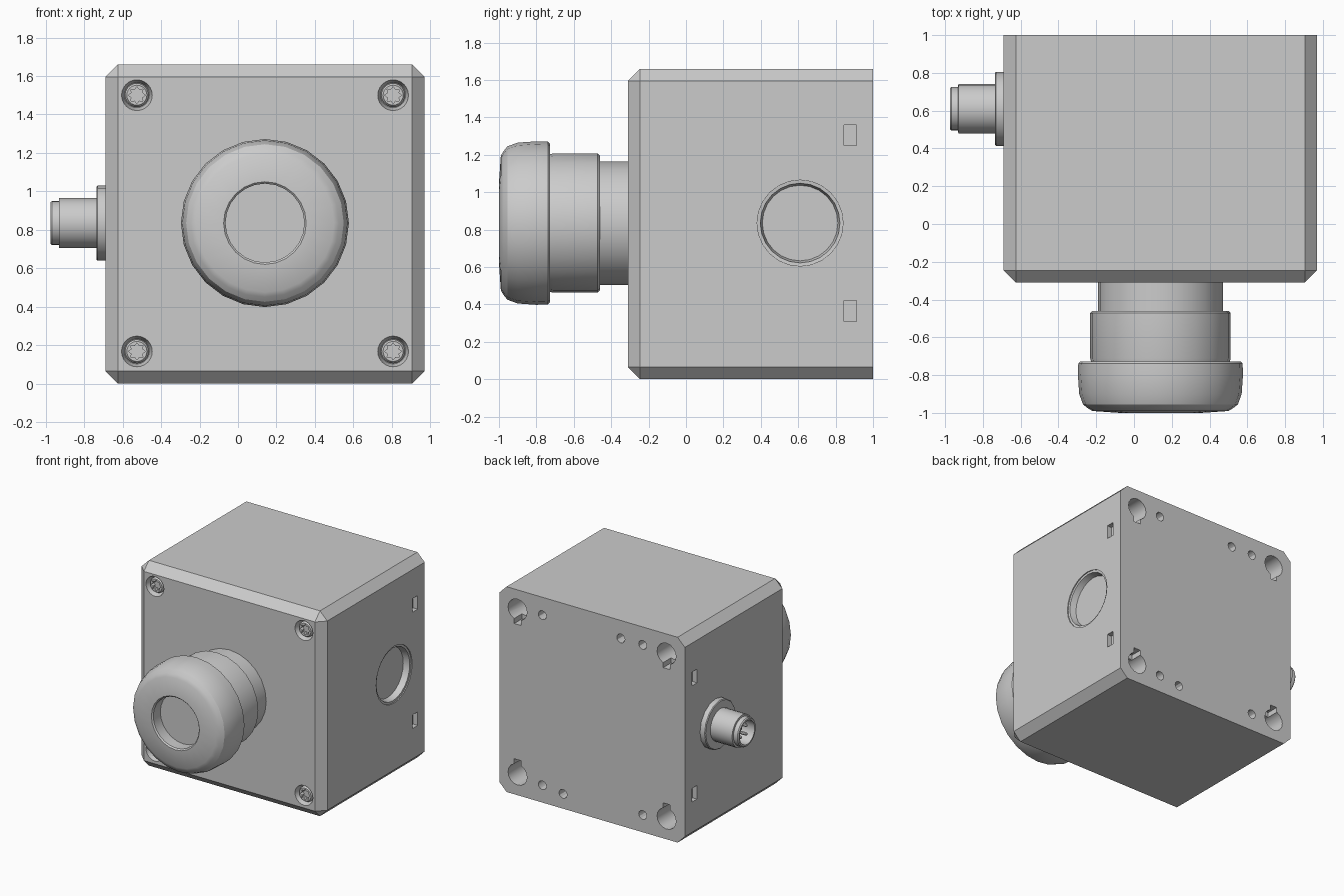
import bpy, bmesh, math
from mathutils import Vector, Matrix

cube = bpy.data.objects.get("Cube")
if cube:
    bpy.data.objects.remove(cube, do_unlink=True)

gray = bpy.data.materials.new("plain_gray")
gray.use_nodes = True
gray.diffuse_color = (0.6, 0.6, 0.6, 1)
gray.node_tree.nodes["Principled BSDF"].inputs["Base Color"].default_value = (0.6, 0.6, 0.6, 1)

LEFT, RIGHT = -0.69, 0.97
FRONT, BACK, TOP = -0.31, 1.0, 1.66
SCREW_X, SCREW_Z = (-0.526, 0.807), (0.167, 1.5)
MID_Z = 0.835
IN_Y, OUT_Y = (0, 1, 0), (0, -1, 0)


def finish(name, bm):
    bmesh.ops.recalc_face_normals(bm, faces=bm.faces)
    mesh = bpy.data.meshes.new(name)
    bm.to_mesh(mesh)
    bm.free()
    obj = bpy.data.objects.new(name, mesh)
    bpy.context.collection.objects.link(obj)
    mesh.materials.append(gray)
    return obj


def lathe(name, origin, axis, profile, segs=24, star=1.0):
    """Closed turned solid; profile holds (radius, distance along axis)."""
    bm = bmesh.new()
    turn = Matrix.Translation(origin) @ Vector(axis).to_track_quat('Z', 'Y').to_matrix().to_4x4()
    rings = []
    for r, h in profile:
        ring = []
        for i in range(segs):
            a = math.tau * i / segs
            s = r * (star if i % 2 else 1)
            ring.append(bm.verts.new(turn @ Vector((s * math.cos(a), s * math.sin(a), h))))
        rings.append(ring)
    for a, b in zip(rings, rings[1:]):
        for i in range(segs):
            j = (i + 1) % segs
            bm.faces.new((a[i], a[j], b[j], b[i]))
    bm.faces.new(rings[0])
    bm.faces.new(rings[-1])
    return finish(name, bm)


def box(name, center, size):
    bm = bmesh.new()
    bmesh.ops.create_cube(bm, size=1)
    bmesh.ops.scale(bm, vec=size, verts=bm.verts)
    bmesh.ops.translate(bm, vec=center, verts=bm.verts)
    return finish(name, bm)


def carve(obj, cutters):
    """Subtract the cutters, bake the result and drop the cutters."""
    for c in cutters:
        c.hide_render = True
        mod = obj.modifiers.new("cut", 'BOOLEAN')
        mod.operation, mod.solver, mod.object = 'DIFFERENCE', 'EXACT', c
    graph = bpy.context.evaluated_depsgraph_get()
    mesh = bpy.data.meshes.new_from_object(obj.evaluated_get(graph))
    obj.modifiers.clear()
    obj.data = mesh
    for c in cutters:
        bpy.data.objects.remove(c, do_unlink=True)


def smooth(obj):
    bpy.ops.object.select_all(action='DESELECT')
    obj.select_set(True)
    bpy.context.view_layer.objects.active = obj
    bpy.ops.object.shade_smooth_by_angle(angle=math.radians(30))


# Housing: box with chamfered front rim and long edges
housing = box("housing", ((LEFT + RIGHT) / 2, (FRONT + BACK) / 2, TOP / 2),
              (RIGHT - LEFT, BACK - FRONT, TOP))
bm = bmesh.new()
bm.from_mesh(housing.data)
edges = [e for e in bm.edges if min(v.co.y for v in e.verts) < 0]
bmesh.ops.bevel(bm, geom=edges, offset=0.065, segments=1, affect='EDGES')
bm.to_mesh(housing.data)
bm.free()

# Screw wells, rear mounting holes with notches, side slots
cutters = []
for x in SCREW_X:
    for z in SCREW_Z:
        cutters.append(lathe("well", (x, FRONT, z), IN_Y, [(0.08, -0.02), (0.08, 0), (0.065, 0.05)]))
        cutters.append(lathe("mount", (x, BACK, z), OUT_Y, [(0.085, -0.02), (0.085, 0.25)], 16))
        toward = 1 if z < MID_Z else -1
        cutters.append(box("notch", (x, BACK, z + toward * 0.085), (0.06, 0.2, 0.07)))
for x, z in ((0.585, 1.515), (-0.117, 1.515), (-0.313, 1.515),
             (0.585, 0.14), (0.40, 0.12), (-0.313, 0.14)):
    cutters.append(lathe("pin_hole", (x, BACK, z), OUT_Y, [(0.036, -0.02), (0.036, 0.15)], 12))
for x in (LEFT, RIGHT):
    for z in (0.365, 1.305):
        cutters.append(box("slot", (x, 0.878, z), (0.08, 0.065, 0.11)))

# Round knockout on the side
cutters.append(lathe("knockout", (RIGHT, 0.61, MID_Z), (-1, 0, 0),
                     [(0.23, -0.02), (0.23, 0.008), (0.213, 0.01), (0.202, 0.06)]))
carve(housing, cutters)
smooth(housing)

# Screws with star sockets
for x in SCREW_X:
    for z in SCREW_Z:
        screw = lathe("cover_screw", (x, FRONT + 0.06, z), OUT_Y,
                      [(0.062, 0), (0.062, 0.03), (0.052, 0.045)])
        carve(screw, [lathe("socket", (x, FRONT, z), IN_Y, [(0.044, -0.02), (0.044, 0.045)], 16, 0.7)])
        smooth(screw)

# Push button: stepped neck and mushroom head with dished centre
button = (0.14, FRONT, MID_Z)
smooth(lathe("button_neck", button, OUT_Y, [(0.33, -0.01), (0.33, 0.17)]))
smooth(lathe("button_collar", button, OUT_Y,
             [(0.36, 0.15), (0.372, 0.162), (0.372, 0.40), (0.365, 0.43)]))
smooth(lathe("button_head", button, OUT_Y,
             [(0.425, 0.418), (0.435, 0.428), (0.437, 0.49), (0.43, 0.59), (0.41, 0.645),
              (0.385, 0.665), (0.36, 0.68), (0.215, 0.69), (0.205, 0.68), (0.205, 0.59)]))


# Three clockwise arrows as thin plates on the head
def on_head(r, deg):
    a = math.radians(deg)
    y = -0.9985 + (r - 0.215) / 14
    return (button[0] + r * math.cos(a), y, button[2] + r * math.sin(a))


for k in range(3):
    bm = bmesh.new()
    start = 135 - 120 * k
    rows = [[bm.verts.new(on_head(r, start - 7 * i)) for r in (0.292, 0.325)] for i in range(11)]
    for a, b in zip(rows, rows[1:]):
        bm.faces.new((a[0], a[1], b[1], b[0]))
    end = start - 70
    tip = [bm.verts.new(on_head(r, d)) for r, d in ((0.27, end), (0.347, end), (0.31, start - 90))]
    bm.faces.new(tip)
    finish("turn_arrow", bm)

# Side connector: flange, hollow threaded barrel and contact pins
socket = (LEFT, 0.61, MID_Z)
OUT_X = (-1, 0, 0)
smooth(lathe("connector_flange", socket, OUT_X, [(0.196, -0.01), (0.196, 0.04), (0.19, 0.046)], 16))
smooth(lathe("connector_barrel", socket, OUT_X,
             [(0.13, 0.03), (0.13, 0.24), (0.115, 0.242), (0.115, 0.277), (0.108, 0.285),
              (0.095, 0.285), (0.095, 0.12)]))
for i in range(4):
    a = math.tau * (i + 0.5) / 4
    pin = (LEFT, 0.61 + 0.05 * math.cos(a), MID_Z + 0.05 * math.sin(a))
    smooth(lathe("contact_pin", pin, OUT_X, [(0.013, 0.1), (0.013, 0.25), (0.006, 0.26)], 8))
box("connector_key", (LEFT - 0.19, 0.61, MID_Z + 0.09), (0.16, 0.025, 0.025))
